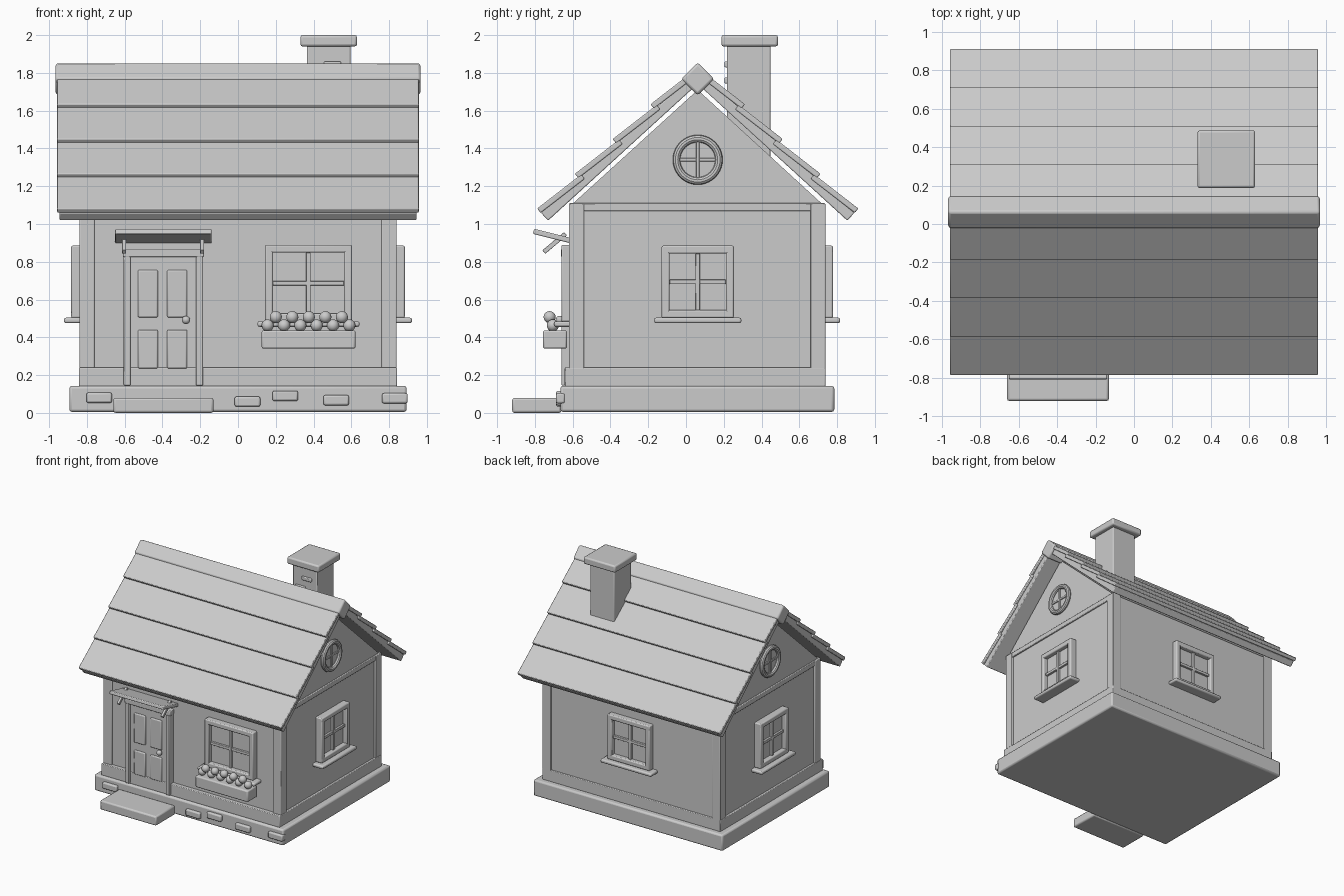
import bpy, bmesh, math
from mathutils import Matrix, Vector

if "Cube" in bpy.data.objects:
    bpy.data.objects.remove(bpy.data.objects["Cube"])

CY = 0.062          # y of the ridge and of the side-wall centre
I4 = Matrix.Identity(4)


def finish(name, bm, bevel=0.0):
    bmesh.ops.recalc_face_normals(bm, faces=bm.faces)
    me = bpy.data.meshes.new(name)
    bm.to_mesh(me)
    bm.free()
    ob = bpy.data.objects.new(name, me)
    bpy.context.collection.objects.link(ob)
    if bevel:
        m = ob.modifiers.new("bevel", 'BEVEL')
        m.width, m.segments = bevel, 2
    bpy.context.view_layer.objects.active = ob
    bpy.ops.object.select_all(action='DESELECT')
    ob.select_set(True)
    bpy.ops.object.shade_smooth_by_angle(angle=math.radians(35))
    return ob


def box(name, x, y, z, bevel=0.006, M=I4):
    """Box given by (min, max) on each axis, then transformed by M."""
    bm = bmesh.new()
    c = Vector(((x[0] + x[1]) / 2, (y[0] + y[1]) / 2, (z[0] + z[1]) / 2))
    s = (x[1] - x[0], y[1] - y[0], z[1] - z[0])
    bmesh.ops.create_cube(bm, size=1, matrix=M @ Matrix.Translation(c) @ Matrix.Diagonal((*s, 1)))
    return finish(name, bm, bevel)


def ball(name, loc, r):
    bm = bmesh.new()
    bmesh.ops.create_uvsphere(bm, u_segments=16, v_segments=10, radius=r, matrix=Matrix.Translation(loc))
    return finish(name, bm)


def prism(name, pts, x0, x1, bevel=0.0):
    """Extrude a (y, z) profile along x."""
    bm = bmesh.new()
    f = bm.faces.new([bm.verts.new((x0, y, z)) for y, z in pts])
    r = bmesh.ops.extrude_face_region(bm, geom=[f])
    bmesh.ops.translate(bm, vec=(x1 - x0, 0, 0), verts=[v for v in r['geom'] if isinstance(v, bmesh.types.BMVert)])
    return finish(name, bm, bevel)


def window(name, loc, angle, w, z0, z1):
    """Framed window with cross bars and sill; local -y points outward from the wall."""
    M = Matrix.Translation(loc) @ Matrix.Rotation(angle, 4, 'Z')
    h, t, zc = w / 2, 0.042, (z0 + z1) / 2
    for s in (-1, 1):
        xs = sorted((s * h, s * (h - t)))
        box(name + "_frame_side", xs, (-0.05, 0.02), (z0, z1), 0.008, M)
    box(name + "_frame_top", (-h, h), (-0.05, 0.02), (z1 - t, z1), 0.008, M)
    box(name + "_frame_bottom", (-h, h), (-0.05, 0.02), (z0, z0 + t), 0.008, M)
    box(name + "_pane", (-h + t / 2, h - t / 2), (-0.012, 0.01), (z0 + t / 2, z1 - t / 2), 0, M)
    box(name + "_bar_upright", (-0.012, 0.012), (-0.032, 0), (z0 + t, z1 - t), 0.003, M)
    box(name + "_bar_level", (-h + t, h - t), (-0.03, 0), (zc - 0.012, zc + 0.012), 0.003, M)
    box(name + "_sill", (-h - 0.04, h + 0.04), (-0.088, 0.02), (z0 - 0.027, z0 + 0.002), 0.01, M)


# foundation, front step and stones
box("foundation", (-0.893, 0.893), (-0.665, 0.785), (0.005, 0.143), 0.014)
box("front_step", (-0.66, -0.13), (-0.92, -0.66), (0.0, 0.08), 0.012)
for x, z in ((-0.735, 0.08), (0.05, 0.06), (0.25, 0.09), (0.52, 0.067), (0.83, 0.077)):
    box("foundation_stone", (x - 0.068, x + 0.068), (-0.688, -0.64), (z - 0.027, z + 0.027), 0.01)

# walls with gables, skirting, corner posts
prism("walls", [(-0.608, 0.14), (0.728, 0.14), (0.728, 1.1), (CY, 1.71), (-0.608, 1.1)], -0.825, 0.825)
box("skirting", (-0.842, 0.842), (-0.642, 0.738), (0.14, 0.24), 0.005)
for sx in (-1, 1):
    xs = sorted((sx * 0.76, sx * 0.84))
    box("corner_post_front", xs, (-0.62, -0.54), (0.15, 1.11), 0.005)
    box("corner_post_back", xs, (0.658, 0.738), (0.15, 1.11), 0.005)
    box("gable_beam", sorted((sx * 0.8, sx * 0.838)), (-0.615, 0.733), (1.068, 1.11), 0.005)

# roof slabs and overlapping planks on both slopes
A, B = math.radians(42.4), math.radians(37.8)
for side in (1, -1):
    S = Matrix.Translation((0, CY, 0)) @ Matrix.Diagonal((1, side, 1, 1)) @ Matrix.Translation((0, -CY, 0))
    tag = "front" if side == 1 else "back"
    M = S @ Matrix.Translation((0, -0.73, 1.018)) @ Matrix.Rotation(A, 4, 'X')
    box(tag + "_roof_slab", (-0.945, 0.945), (0, 1.07), (0, 0.055), 0.006, M)
    for i in range(4):
        M = S @ Matrix.Translation((0, -0.788 + 0.2 * i, 1.082 + 0.184 * i)) @ Matrix.Rotation(B, 4, 'X')
        box(tag + "_roof_plank", (-0.957, 0.957), (0, 0.295), (-0.03, 0), 0.006, M)
R = Matrix.Translation((0, CY, 1.768)) @ Matrix.Rotation(math.pi / 4, 4, 'X')
box("ridge_beam", (-0.967, 0.967), (-0.062, 0.062), (-0.062, 0.062), 0.014, R)

# chimney
box("chimney_stack", (0.365, 0.595), (0.217, 0.447), (1.35, 1.96), 0.008)
box("chimney_cap", (0.33, 0.63), (0.187, 0.487), (1.94, 2.0), 0.012)
for x, z in ((0.5, 1.845), (0.44, 1.76), (0.52, 1.68)):
    box("chimney_brick", (x - 0.045, x + 0.045), (0.204, 0.24), (z - 0.016, z + 0.016), 0.006)

# windows
window("front_window", (0.373, -0.61, 0), 0, 0.46, 0.483, 0.89)
window("right_window", (0.833, CY, 0), math.pi / 2, 0.382, 0.502, 0.885)
window("left_window", (-0.833, CY, 0), -math.pi / 2, 0.382, 0.502, 0.885)
window("back_window", (0, 0.728, 0), math.pi, 0.4, 0.502, 0.885)

# round gable windows
for s in (-1, 1):
    M = Matrix.Translation((s * 0.825, CY, 1.34))
    bpy.ops.mesh.primitive_torus_add(major_radius=0.112, minor_radius=0.02, major_segments=40, minor_segments=10,
                                     location=(s * 0.84, CY, 1.34), rotation=(0, math.pi / 2, 0))
    bpy.context.object.name = "round_window_ring"
    bpy.ops.object.shade_smooth_by_angle()
    bm = bmesh.new()
    bmesh.ops.create_cone(bm, cap_ends=True, segments=40, radius1=0.11, radius2=0.11, depth=0.02,
                          matrix=M @ Matrix.Rotation(math.pi / 2, 4, 'Y'))
    finish("round_window_pane", bm)
    box("round_window_bar_upright", (-0.02, 0.02), (-0.009, 0.009), (-0.105, 0.105), 0.003, M)
    box("round_window_bar_level", (-0.018, 0.018), (-0.105, 0.105), (-0.009, 0.009), 0.003, M)

# door with frame, panels and knob
box("door", (-0.575, -0.21), (-0.638, -0.59), (0.15, 0.83), 0.004)
for x in ((-0.605, -0.568), (-0.222, -0.185)):
    box("door_frame_side", x, (-0.66, -0.59), (0.145, 0.865), 0.006)
box("door_frame_top", (-0.61, -0.18), (-0.662, -0.59), (0.825, 0.868), 0.006)
for x in ((-0.53, -0.424), (-0.375, -0.269)):
    for z in ((0.235, 0.44), (0.505, 0.757)):
        box("door_panel", x, (-0.65, -0.62), z, 0.008)
ball("door_knob", (-0.275, -0.668, 0.492), 0.022)

# door canopy and its slanted brackets
M = Matrix.Translation((-0.395, -0.71, 0.937)) @ Matrix.Rotation(math.radians(-14), 4, 'X')
box("door_canopy", (-0.255, 0.255), (-0.1, 0.11), (-0.014, 0.014), 0.006, M)
for x in (-0.603, -0.19):
    M = Matrix.Translation((x, -0.695, 0.9)) @ Matrix.Rotation(math.radians(40), 4, 'X')
    box("canopy_bracket", (-0.011, 0.011), (-0.075, 0.075), (-0.012, 0.012), 0.003, M)

# flower box
box("flower_box", (0.125, 0.622), (-0.757, -0.63), (0.34, 0.437), 0.01)
for i in range(5):
    ball("flower", (0.2 + 0.0875 * i, -0.722, 0.507), 0.032)
for i in range(6):
    ball("leaf_clump", (0.157 + 0.0865 * i, -0.705, 0.463), 0.032)
